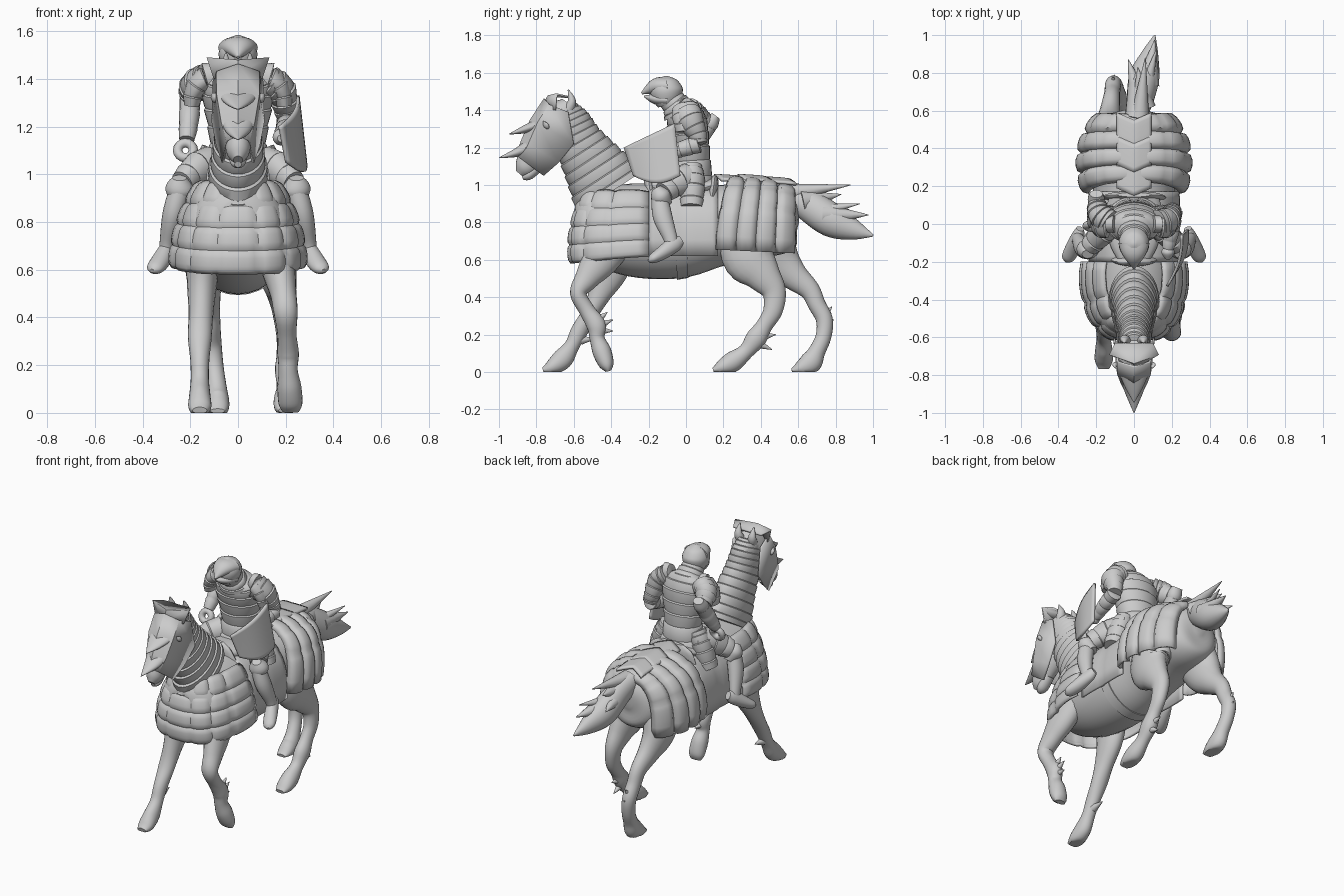
import bpy, bmesh
from math import sin, cos, pi, radians
from mathutils import Vector

def make(name, verts, faces, thick=0):
    bm = bmesh.new()
    vs = [bm.verts.new(v) for v in verts]
    for f in faces:
        bm.faces.new([vs[i] for i in f])
    bmesh.ops.recalc_face_normals(bm, faces=bm.faces)
    me = bpy.data.meshes.new(name)
    bm.to_mesh(me)
    bm.free()
    ob = bpy.data.objects.new(name, me)
    bpy.context.collection.objects.link(ob)
    if thick:
        m = ob.modifiers.new("thickness", 'SOLIDIFY')
        m.thickness, m.offset = thick, 0

def sample(pts, t):
    """Catmull-Rom point on a list of (x, y, z, radius_x, radius_other)."""
    n = len(pts) - 1
    i = min(int(t * n), n - 1)
    f = t * n - i
    a, b, c, d = (pts[max(0, min(n, k))] for k in (i - 1, i, i + 1, i + 2))
    return [.5 * (2 * q + (r - p) * f + (2 * p - 5 * q + 4 * r - s) * f * f
                  + (3 * q - p - 3 * r + s) * f ** 3) for p, q, r, s in zip(a, b, c, d)]

def tube(name, pts, bands=0, flare=1.08, sides=20):
    """Loft ellipses along a path; bands make overlapping armour hoops. Stops at the ground."""
    if bands:
        stops = [(min(1, (i + f) / bands), s) for i in range(bands)
                 for f, s in ((0, 1), (.1, flare), (.9, 1 + (flare - 1) * .4))]
    else:
        k = (len(pts) - 1) * 5
        stops = [(i / k, 1) for i in range(k + 1)]
    verts, faces = [], []
    for t, s in stops:
        p = sample(pts, t)
        d = Vector(sample(pts, min(1, t + .02))[:3]) - Vector(sample(pts, max(0, t - .02))[:3])
        d.normalize()
        side = Vector((1, 0, 0)) if abs(d.x) < .95 else Vector((0, 1, 0))
        side = (side - d * side.dot(d)).normalized()
        up = d.cross(side)
        for j in range(sides):
            a = 2 * pi * j / sides
            v = Vector(p[:3]) + side * cos(a) * abs(p[3]) * s + up * sin(a) * abs(p[4]) * s
            v.z = max(v.z, 0)
            verts.append(v)
    m = len(stops)
    for i in range(m - 1):
        for j in range(sides):
            k = (j + 1) % sides
            faces.append((i * sides + j, i * sides + k, (i + 1) * sides + k, (i + 1) * sides + j))
    make(name, verts, faces + [tuple(range(sides)), tuple(range((m - 1) * sides, m * sides))])

def both(name, pts, **kw):
    for s, n in ((1, "left_"), (-1, "right_")):
        tube(n + name, [(p[0] * s, *p[1:]) for p in pts], **kw)

def spike(name, a, b, r):
    tube(name, [(*a, r, r), (*b, .002, .002)], sides=10)

def quilt(name, surf, cols, rows, pu, pv, centre, thick=.015, n=6):
    """Surface patch with puffed cells, solidified."""
    verts, faces, e = [], [], .01
    U, V = cols * n, rows * n
    puff = lambda k: 1 - abs(2 * (k % n) / n - 1) ** 4
    for i in range(U + 1):
        for j in range(V + 1):
            u, v = i / U, j / V
            p = Vector(surf(u, v))
            du = Vector(surf(min(1, u + e), v)) - Vector(surf(max(0, u - e), v))
            dv = Vector(surf(u, min(1, v + e))) - Vector(surf(u, max(0, v - e)))
            nn = du.cross(dv).normalized()
            if nn.dot(p - Vector(centre)) < 0:
                nn = -nn
            verts.append(p + nn * (pu * puff(i) + pv * puff(j)))
            if i < U and j < V:
                k = i * (V + 1) + j
                faces.append((k, k + 1, k + V + 2, k + V + 1))
    make(name, verts, faces, thick)

def spow(x, e):
    return abs(x) ** e * (1 if x >= 0 else -1)

# horse body, neck and head
tube("horse_body", [(0, -.59, .8, .08, .09), (0, -.55, .8, .16, .165), (0, -.47, .79, .2, .21),
     (0, -.28, .76, .225, .25), (0, -.05, .75, .225, .25), (0, .15, .78, .215, .22),
     (0, .35, .81, .23, .2), (0, .5, .82, .2, .19), (0, .58, .83, .13, .14), (0, .605, .83, .03, .04)], sides=32)
tube("neck_lames", [(0, -.66, 1.41, .065, .075), (0, -.63, 1.34, .08, .11), (0, -.575, 1.23, .09, .128),
     (0, -.485, 1.09, .105, .165), (0, -.4, .96, .13, .21)], bands=12, flare=1.07, sides=28)
tube("horse_head", [(0, -.62, 1.43, .06, .05), (0, -.68, 1.35, .088, .11), (0, -.75, 1.24, .08, .11),
     (0, -.82, 1.15, .058, .08), (0, -.865, 1.09, .047, .055), (0, -.89, 1.06, .02, .025)])
tube("horse_lower_lip", [(0, -.78, 1.11, .035, .03), (0, -.84, 1.055, .035, .028), (0, -.875, 1.04, .015, .012)])
both("horse_eye", [(.09, -.745, 1.325, .008, .008), (.096, -.75, 1.32, .02, .025), (.1, -.76, 1.315, .006, .008)])
both("horse_ear", [(.04, -.63, 1.4, .03, .03), (.05, -.61, 1.45, .025, .022), (.05, -.63, 1.51, .003, .003)])

# face armour with crest and spikes
rows = [((-.755, 1.46), (.085, -.73, 1.43), (.1, -.63, 1.39)),
        ((-.83, 1.345), (.085, -.79, 1.335), (.105, -.6, 1.22)),
        ((-.875, 1.24), (.066, -.84, 1.22), (.086, -.68, 1.12)),
        ((-.905, 1.16), (.045, -.88, 1.14), (.062, -.76, 1.05))]
fv = []
for r, m, e in rows:
    fv += [(-e[0], *e[1:]), (-m[0], *m[1:]), (0, *r), m, e]
make("face_armour", fv, [(5 * i + j, 5 * i + j + 1, 5 * i + j + 6, 5 * i + j + 5)
                         for i in range(3) for j in range(4)], .012)
make("face_armour_crest", [(-.1, -.7, 1.4), (0, -.765, 1.42), (.1, -.7, 1.4),
     (.13, -.69, 1.485), (0, -.735, 1.475), (-.13, -.69, 1.485), (-.1, -.63, 1.47), (.1, -.63, 1.47)],
     [(0, 1, 4, 5), (1, 2, 3, 4), (5, 4, 3, 7, 6)], .012)
tube("brow_spike", [(0, -.8, 1.32, .075, .03), (0, -.87, 1.295, .045, .02), (0, -.945, 1.272, .002, .002)])
tube("nose_spike", [(0, -.83, 1.21, .07, .04), (0, -.9, 1.175, .045, .025), (0, -1, 1.145, .002, .002)])

# horse legs, hooves included
tube("front_leg_left", [(.14, -.38, .74, .08, .13), (.17, -.46, .6, .07, .1), (.19, -.53, .5, .055, .066),
     (.2, -.575, .42, .05, .045), (.205, -.53, .33, .04, .042), (.21, -.48, .25, .045, .052),
     (.21, -.475, .18, .04, .04), (.215, -.45, .11, .05, .05), (.22, -.425, .04, .05, .04), (.22, -.415, .005, .035, .015)])
tube("front_leg_right", [(-.14, -.38, .74, .08, .13), (-.15, -.4, .56, .065, .1), (-.155, -.46, .42, .052, .062),
     (-.16, -.51, .32, .05, .045), (-.16, -.57, .22, .04, .045), (-.16, -.61, .14, .038, .04),
     (-.16, -.66, .07, .045, .055), (-.16, -.72, .025, .048, .04), (-.16, -.765, .01, .03, .015)])
tube("hind_leg_left", [(.13, .35, .78, .09, .16), (.16, .34, .62, .085, .15), (.18, .41, .52, .065, .098),
     (.19, .47, .43, .048, .065), (.2, .465, .33, .04, .052), (.2, .42, .25, .038, .044), (.2, .375, .18, .045, .055),
     (.2, .32, .11, .038, .042), (.2, .25, .055, .05, .055), (.2, .19, .025, .048, .04), (.2, .145, .01, .03, .012)])
tube("hind_leg_right", [(-.12, .4, .78, .1, .15), (-.14, .48, .62, .085, .125), (-.13, .57, .52, .06, .08),
     (-.12, .66, .44, .045, .055), (-.115, .7, .36, .042, .047), (-.11, .74, .28, .042, .045), (-.1, .735, .19, .04, .042),
     (-.09, .7, .11, .042, .045), (-.085, .665, .05, .048, .06), (-.085, .61, .02, .046, .04), (-.085, .565, .008, .03, .01)])
for i, (x, y, z, dy, dz) in enumerate([(.21, -.46, .25, .07, .03), (.21, -.46, .22, .07, 0), (.21, -.47, .28, .05, .04),
        (-.16, -.56, .17, .08, .01), (.2, .41, .19, .07, .01), (.2, .39, .15, .07, -.03),
        (-.11, .74, .3, .04, .05), (-.105, .75, .26, .04, .02), (-.1, .74, .22, .04, -.01)]):
    spike("fetlock_tuft_%d" % i, (x, y, z), (x, y + dy, z + dz), .025)

# tail
tube("tail", [(0, .54, .95, .05, .06), (.03, .65, .895, .07, .085), (.055, .78, .81, .08, .09),
     (.085, .9, .76, .045, .055), (.11, 1, .73, .004, .006)])
for i, (a, b, r) in enumerate([((.03, .57, .96), (.06, .88, 1.0), .05), ((.05, .62, .91), (.02, .83, .95), .065),
        ((.07, .74, .84), (.11, .975, .84), .065), ((.03, .66, .88), (-.03, .87, .87), .06),
        ((.06, .7, .86), (.12, .93, .9), .04)]):
    spike("tail_strand_%d" % i, a, b, r)

# chest armour, rump armour and saddle blanket as draped surfaces
def chest(u, v):
    a = (2 * u - 1) * pi / 2
    w = .145 + .12 * sin(v * pi / 2) ** .75
    d = .335 + .07 * sin(v * 2.0)
    c = max(0, cos(a))
    return (w * spow(sin(a), .75), -.2 - d * c ** .75, .96 - .34 * v - .035 * c * v)

def rump(u, v):
    a = (2 * v - 1) * pi / 2
    c = max(0, cos(a))
    w = .235 + .035 * sin(pi * u ** .8) - .075 * u ** 5
    return (w * spow(sin(a), .7), .165 + .41 * u + .06 * c * (1 - u),
            .655 - .02 * u + (.355 - .04 * u ** 4) * c ** .65)

def blanket(u, v):
    a = (2 * v - 1) * pi / 2
    return (.23 * spow(sin(a), .75), -.2 + .37 * u, .62 + .36 * max(0, cos(a)) ** .7)

quilt("chest_armour", chest, 7, 4, .012, .011, (0, -.25, .75))
quilt("rump_armour", rump, 4, 6, .028, .007, (0, .35, .7))
quilt("saddle_blanket", blanket, 2, 4, .005, .004, (0, -.03, .7))
for i in range(3):
    quilt("rump_top_plate_%d" % i, lambda u, v: ((2 * u - 1) * .09, .15 + .125 * i + .15 * v + .04 * abs(2 * u - 1),
          1.05 - .025 * abs(2 * u - 1) - .012 * (i == 2) - .01 * v), 2, 1, .003, .003, (0, .3, .7))
tube("girth_strap", [(0, -.06, .75, .232, .257), (0, 0, .753, .23, .25)], sides=32)

# saddle
tube("saddle_seat", [(0, -.2, 1.0, .08, .04), (0, -.1, .99, .13, .05), (0, .05, .98, .15, .05), (0, .15, 1.0, .13, .04)])
tube("saddle_cantle", [(0, .14, .94, .17, .03), (0, .15, 1.01, .15, .025), (0, .155, 1.05, .09, .012)])
tube("saddle_pommel", [(0, -.19, .95, .13, .03), (0, -.2, 1.03, .09, .025), (0, -.2, 1.07, .04, .012)])

# rider torso and helmet
tube("rider_torso", [(0, -.03, 1.44, .055, .055), (0, -.015, 1.4, .12, .085), (0, .005, 1.33, .145, .105),
     (0, .02, 1.22, .125, .1), (0, .03, 1.1, .115, .1), (0, .03, .98, .15, .12)], bands=8, flare=1.06, sides=28)
tube("rider_neck_guard", [(0, -.09, 1.47, .055, .06), (0, -.05, 1.42, .08, .075), (0, -.03, 1.38, .1, .09)], bands=3)
tube("helmet", [(0, -.09, 1.43, .055, .06), (0, -.1, 1.47, .075, .08), (0, -.105, 1.515, .08, .087),
     (0, -.105, 1.56, .057, .06), (0, -.105, 1.583, .008, .008)], sides=24)
tube("visor_upper", [(0, -.1, 1.53, .083, .048), (0, -.165, 1.527, .06, .042), (0, -.237, 1.49, .004, .006)])
tube("visor_lower", [(0, -.1, 1.455, .076, .033), (0, -.165, 1.46, .055, .028), (0, -.225, 1.475, .004, .004)])

# rider arms
tube("right_upper_arm", [(-.13, .01, 1.39, .06, .07), (-.18, .05, 1.37, .06, .065), (-.2, .11, 1.33, .045, .045)], bands=5, flare=1.12)
tube("right_elbow", [(-.2, .09, 1.29, .035, .035), (-.2, .13, 1.33, .045, .045), (-.2, .16, 1.37, .035, .025)])
tube("right_forearm", [(-.2, .12, 1.32, .04, .042), (-.205, .06, 1.23, .04, .045), (-.215, 0, 1.14, .03, .03)], bands=3, flare=1.1)
tube("left_upper_arm", [(.13, 0, 1.39, .06, .07), (.18, .02, 1.35, .06, .068), (.2, .06, 1.27, .046, .048),
     (.21, .07, 1.22, .04, .04)], bands=6, flare=1.12)
tube("left_forearm", [(.21, .07, 1.22, .045, .045), (.2, -.03, 1.19, .04, .04), (.18, -.13, 1.16, .03, .03)], bands=4)
both("shoulder_plate", [(.1, .0, 1.41, .04, .05), (.15, .0, 1.395, .045, .07), (.185, .005, 1.345, .04, .07),
     (.195, .01, 1.285, .03, .06)], bands=4, flare=1.1)
bpy.ops.mesh.primitive_torus_add(location=(-.22, -.01, 1.1), rotation=(radians(70), 0, 0), major_radius=.033,
                                 minor_radius=.02, major_segments=16, minor_segments=10)
bpy.context.object.name = "right_hand"
tube("left_hand", [(.18, -.12, 1.16, .02, .02), (.18, -.15, 1.155, .035, .035), (.18, -.185, 1.15, .015, .015)])

# shield, angled outward on the left arm
def shield(u, v):
    y = (-.33 + .27 * u) * (1 - v) + (-.28 + .25 * u) * v
    z = (1.2 + .13 * u) * (1 - v) + (1.05 - .04 * sin(pi * u)) * v
    return (.175 + .32 * (y + .33) - .08 * (z - 1.2) + .025 * sin(pi * u), y, z)

quilt("shield", shield, 1, 1, 0, 0, (0, -.2, 1.1), .014, 12)

# rider legs
both("thigh", [(.09, .04, 1.03, .08, .085), (.165, -.04, 1.02, .065, .075), (.235, -.12, .96, .05, .055)], bands=4)
both("thigh_guard", [(.1, .03, 1.1, .05, .05), (.14, .035, 1.02, .06, .062), (.19, .03, .88, .05, .055)], bands=5, flare=1.1)
both("knee_cap", [(.235, -.1, .89, .03, .03), (.245, -.135, .94, .06, .055), (.245, -.16, .985, .03, .025)])
both("shin", [(.245, -.14, .93, .045, .045), (.272, -.125, .83, .045, .052), (.295, -.085, .72, .033, .038), (.3, -.075, .67, .03, .035)])
both("boot", [(.285, -.025, .705, .02, .025), (.295, -.06, .685, .033, .042), (.325, -.13, .635, .04, .036),
              (.35, -.18, .605, .034, .025), (.36, -.2, .595, .01, .008)])

# shading
for ob in bpy.data.objects:
    ob.select_set(True)
bpy.context.view_layer.objects.active = bpy.data.objects["horse_body"]
bpy.ops.object.shade_smooth_by_angle(angle=radians(40))
